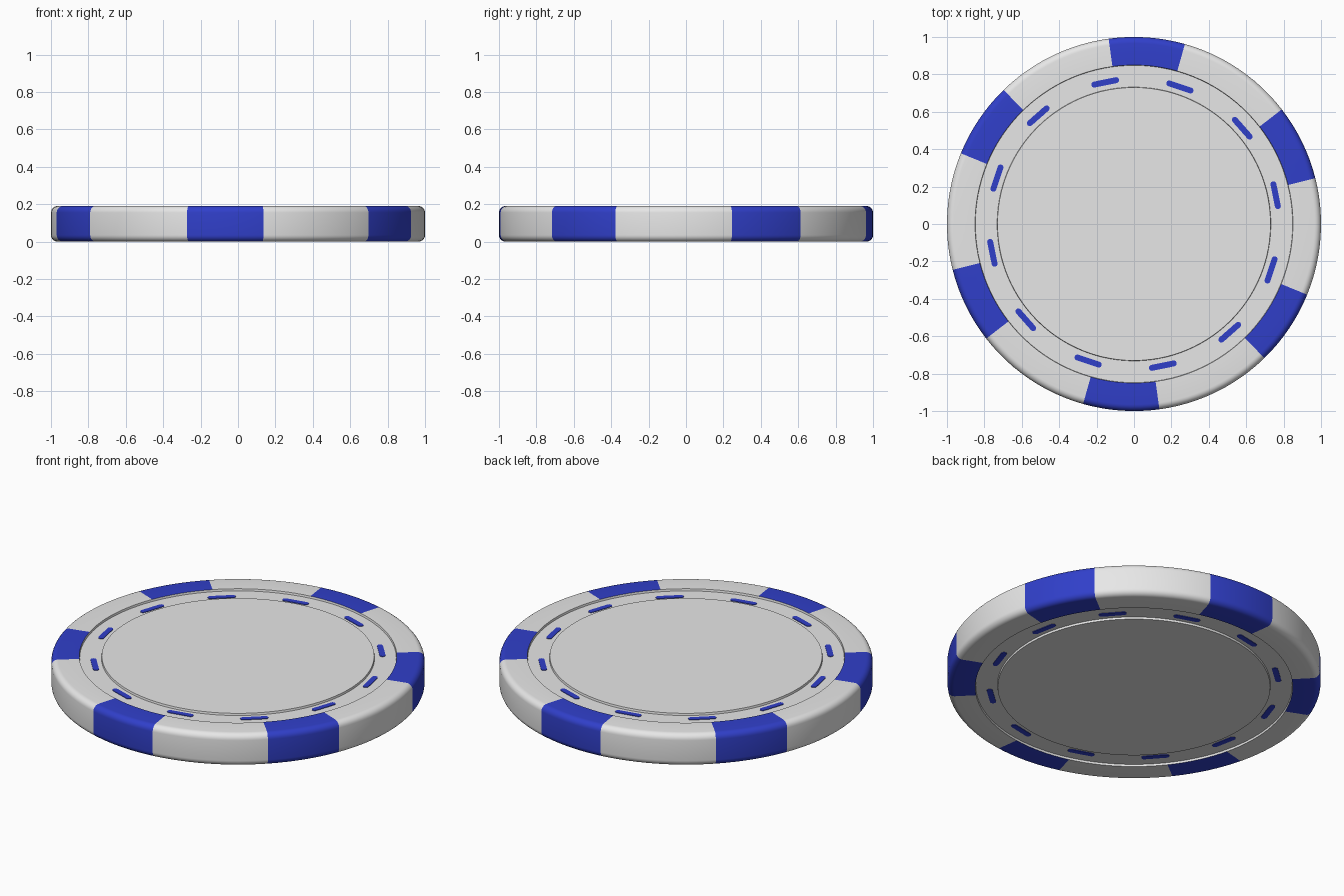
import bpy, bmesh, math

if "Cube" in bpy.data.objects:
    bpy.data.objects.remove(bpy.data.objects["Cube"])

H = 0.19            # chip thickness
RING_Z = 0.178      # height of the sunken ring
STRIPE, HALF = 26.0, 11.8   # first stripe centre and half width (degrees)


def material(name, rgb):
    m = bpy.data.materials.new(name)
    m.diffuse_color = (*rgb, 1)
    m.use_nodes = True
    m.node_tree.nodes["Principled BSDF"].inputs["Base Color"].default_value = m.diffuse_color
    return m


white = material("chip white", (0.8, 0.8, 0.8))
blue = material("chip blue", (0.03, 0.05, 0.59))


def finish(bm, name, mats):
    bmesh.ops.recalc_face_normals(bm, faces=bm.faces)
    me = bpy.data.meshes.new(name)
    bm.to_mesh(me)
    bm.free()
    ob = bpy.data.objects.new(name, me)
    bpy.context.collection.objects.link(ob)
    for m in mats:
        me.materials.append(m)
    bpy.ops.object.select_all(action='DESELECT')
    ob.select_set(True)
    bpy.context.view_layer.objects.active = ob
    bpy.ops.object.shade_smooth_by_angle(angle=math.radians(32))
    return ob


# Chip body: upper half profile from centre to edge, mirrored below
C = 0.035
upper = [(0.73, H), (0.732, RING_Z), (0.848, RING_Z), (0.85, H)]
for i in range(7):
    a = math.radians(90 - 15 * i)
    upper.append((1 - C + C * math.cos(a), H - C + C * math.sin(a)))
profile = upper + [(r, H - z) for r, z in reversed(upper)]

# Spoke angles line up with the stripe borders
angles = []
for k in range(6):
    s = STRIPE - HALF + 60 * k
    angles += [s + 2 * HALF * i / 8 for i in range(8)]
    angles += [s + 2 * HALF + (60 - 2 * HALF) * i / 12 for i in range(12)]

bm = bmesh.new()
spokes = []
for a in angles:
    c, s = math.cos(math.radians(a)), math.sin(math.radians(a))
    spokes.append([bm.verts.new((r * c, r * s, z)) for r, z in profile])
n = len(spokes)
for i in range(n):
    p, q = spokes[i], spokes[(i + 1) % n]
    for j in range(len(profile) - 1):
        f = bm.faces.new((p[j], p[j + 1], q[j + 1], q[j]))
        # edge stripes: faces of the outer rim inside a stripe sector
        on_rim = 3 <= j <= len(profile) - 5
        f.material_index = 1 if on_rim and i % 20 < 8 else 0
bm.faces.new([s[0] for s in spokes])
bm.faces.new([s[-1] for s in spokes])
finish(bm, "chip_body", [white, blue])


# Dashes: thin rounded bars following the sunken ring on both faces
def dashes(name, z0, z1):
    bm = bmesh.new()
    R, w, half = 0.775, 0.016, 0.060
    for k in range(12):
        base = math.radians(11.5 + 30 * k)
        pts = []
        for end in (1, -1):
            for i in range(7):
                a = math.radians(-90 + 30 * i)
                pts.append((end * (half + w * math.cos(a)), end * w * math.sin(a)))
        loops = []
        for z in (z0, z1):
            loops.append([bm.verts.new(((R + v) * math.cos(base - u / R),
                                        (R + v) * math.sin(base - u / R), z))
                          for u, v in pts])
        lo, hi = loops
        bm.faces.new(lo)
        bm.faces.new(hi)
        for i in range(len(pts)):
            j = (i + 1) % len(pts)
            bm.faces.new((lo[i], lo[j], hi[j], hi[i]))
    finish(bm, name, [blue])


dashes("top_dashes", RING_Z - 0.002, RING_Z + 0.003)
dashes("bottom_dashes", H - RING_Z - 0.003, H - RING_Z + 0.002)
